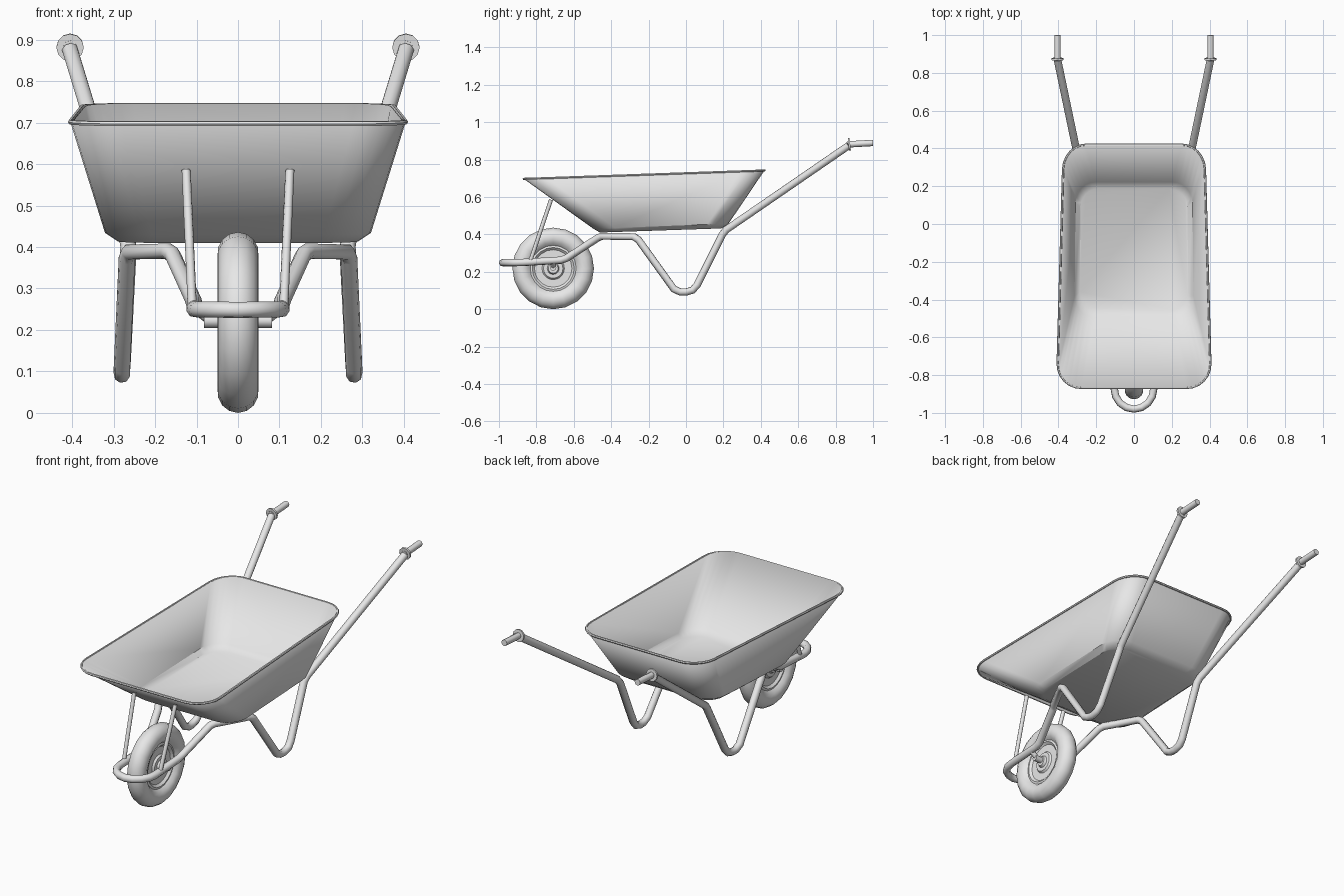
import bpy
import bmesh
from math import sin, cos, pi, radians

cube = bpy.data.objects.get("Cube")
if cube:
    bpy.data.objects.remove(cube, do_unlink=True)

# One plain grey metal for everything
grey = bpy.data.materials.new("light grey")
grey.use_nodes = True
grey.diffuse_color = (0.8, 0.8, 0.8, 1)
grey.node_tree.nodes["Principled BSDF"].inputs["Base Color"].default_value = grey.diffuse_color


def finish(obj, angle=35):
    """Give the part its material and smooth it, keeping hard edges."""
    bpy.ops.object.select_all(action="DESELECT")
    obj.select_set(True)
    bpy.context.view_layer.objects.active = obj
    if obj.type == "CURVE":
        bpy.ops.object.convert(target="MESH")
        obj = bpy.context.object
    obj.data.materials.clear()
    obj.data.materials.append(grey)
    bpy.ops.object.shade_smooth_by_angle(angle=radians(angle))
    return obj


def tube(name, points, radius, cyclic=False, res=2):
    curve = bpy.data.curves.new(name, "CURVE")
    curve.dimensions = "3D"
    curve.bevel_depth = radius
    curve.bevel_resolution = res
    curve.use_fill_caps = True
    spline = curve.splines.new("POLY")
    spline.points.add(len(points) - 1)
    for p, co in zip(spline.points, points):
        p.co = (*co, 1)
    spline.use_cyclic_u = cyclic
    obj = bpy.data.objects.new(name, curve)
    bpy.context.collection.objects.link(obj)
    return finish(obj, 50)


def skin(name, loops, close_end=False, angle=35):
    """Join equal rings of points; the first ring is always capped."""
    bm = bmesh.new()
    rings = [[bm.verts.new(p) for p in loop] for loop in loops]
    n = len(rings[0])
    for a, b in zip(rings, rings[1:]):
        for i in range(n):
            j = (i + 1) % n
            bm.faces.new((a[i], a[j], b[j], b[i]))
    bm.faces.new(rings[0][::-1])
    if close_end:
        bm.faces.new(rings[-1])
        bmesh.ops.recalc_face_normals(bm, faces=bm.faces)
    mesh = bpy.data.meshes.new(name)
    bm.to_mesh(mesh)
    bm.free()
    obj = bpy.data.objects.new(name, mesh)
    bpy.context.collection.objects.link(obj)
    return finish(obj, angle)


def tray_ring(y0, y1, w0, w1, z0, z1, r, steps=6):
    """Rounded, tapered and tilted rectangle; 0 is the front, 1 the back."""
    ring = []
    corners = [(1, y1 - r, 0), (-1, y1 - r, 1), (-1, y0 + r, 2), (1, y0 + r, 3)]
    for side, cy, quarter in corners:
        for k in range(steps + 1):
            a = (quarter + k / steps) * pi / 2
            y = cy + r * sin(a)
            t = (y - y0) / (y1 - y0)
            x = side * (w0 - r) + r * cos(a)
            ring.append((x * (1 + t * (w1 / w0 - 1)), y, z0 + t * (z1 - z0)))
    return ring


# Tray with rolled rim
rim = tray_ring(-0.868, 0.42, 0.408, 0.372, 0.697, 0.742, 0.13)
tray = skin("tray", [
    tray_ring(-0.46, 0.19, 0.29, 0.285, 0.41, 0.432, 0.1),
    tray_ring(-0.495, 0.228, 0.322, 0.315, 0.43, 0.458, 0.115),
    rim,
])
shell = tray.modifiers.new("thickness", "SOLIDIFY")
shell.thickness = 0.008
shell.offset = -1
tube("tray_rim", rim, 0.006, cyclic=True, res=1)

# Frame: handle, leg and front fork, one bent tube mirrored through the nose
half = [
    (0.405, 0.87, 0.875), (0.268, 0.215, 0.425), (0.264, 0.195, 0.4),
    (0.278, 0.06, 0.13), (0.28, 0.035, 0.102), (0.28, 0, 0.092),
    (0.28, -0.03, 0.092), (0.28, -0.065, 0.108),
    (0.268, -0.255, 0.372), (0.262, -0.28, 0.388),
    (0.17, -0.45, 0.39), (0.158, -0.47, 0.382),
    (0.108, -0.64, 0.272), (0.105, -0.67, 0.262), (0.105, -0.87, 0.25),
]
for k in range(1, 4):
    a = k * pi / 8
    half.append((0.105 * cos(a), -0.87 - 0.11 * sin(a), 0.249))
nose = [(0, -0.98, 0.248)]
tube("frame", half + nose + [(-x, y, z) for x, y, z in reversed(half)], 0.02)

# Parts repeated on both sides
for side, label in ((1, "left"), (-1, "right")):
    tube(label + "_grip", [(side * 0.405, 0.865, 0.881), (side * 0.405, 1, 0.889)], 0.017)
    tube(label + "_grip_collar", [(side * 0.405, 0.868, 0.881), (side * 0.405, 0.878, 0.882)],
         0.033, res=4)
    tube(label + "_tray_strut", [(side * 0.11, -0.835, 0.25), (side * 0.125, -0.722, 0.585)], 0.011)
    tube(label + "_axle_bracket", [(side * 0.062, -0.71, 0.222), (side * 0.105, -0.71, 0.256)], 0.014)


# Wheel: lathed profile of (half width, radius), mirrored across the wheel plane
def wheel_ring(x, r, n=20):
    return [(x, -0.71 + r * cos(2 * pi * i / n), 0.218 + r * sin(2 * pi * i / n))
            for i in range(n)]


tyre = [(0.05 * sin(a), 0.167 + 0.051 * cos(a))
        for a in (radians(d) for d in range(0, 151, 25))]
hub = [(0.028, 0.112), (0.016, 0.1), (0.016, 0.06), (0.026, 0.052), (0.026, 0.032), (0.04, 0.026)]
side_profile = tyre + hub
profile = [(-x, r) for x, r in reversed(side_profile)] + side_profile[1:]
skin("wheel", [wheel_ring(x, r) for x, r in profile], close_end=True, angle=40)

tube("axle", [(-0.082, -0.71, 0.222), (0.082, -0.71, 0.222)], 0.017)
